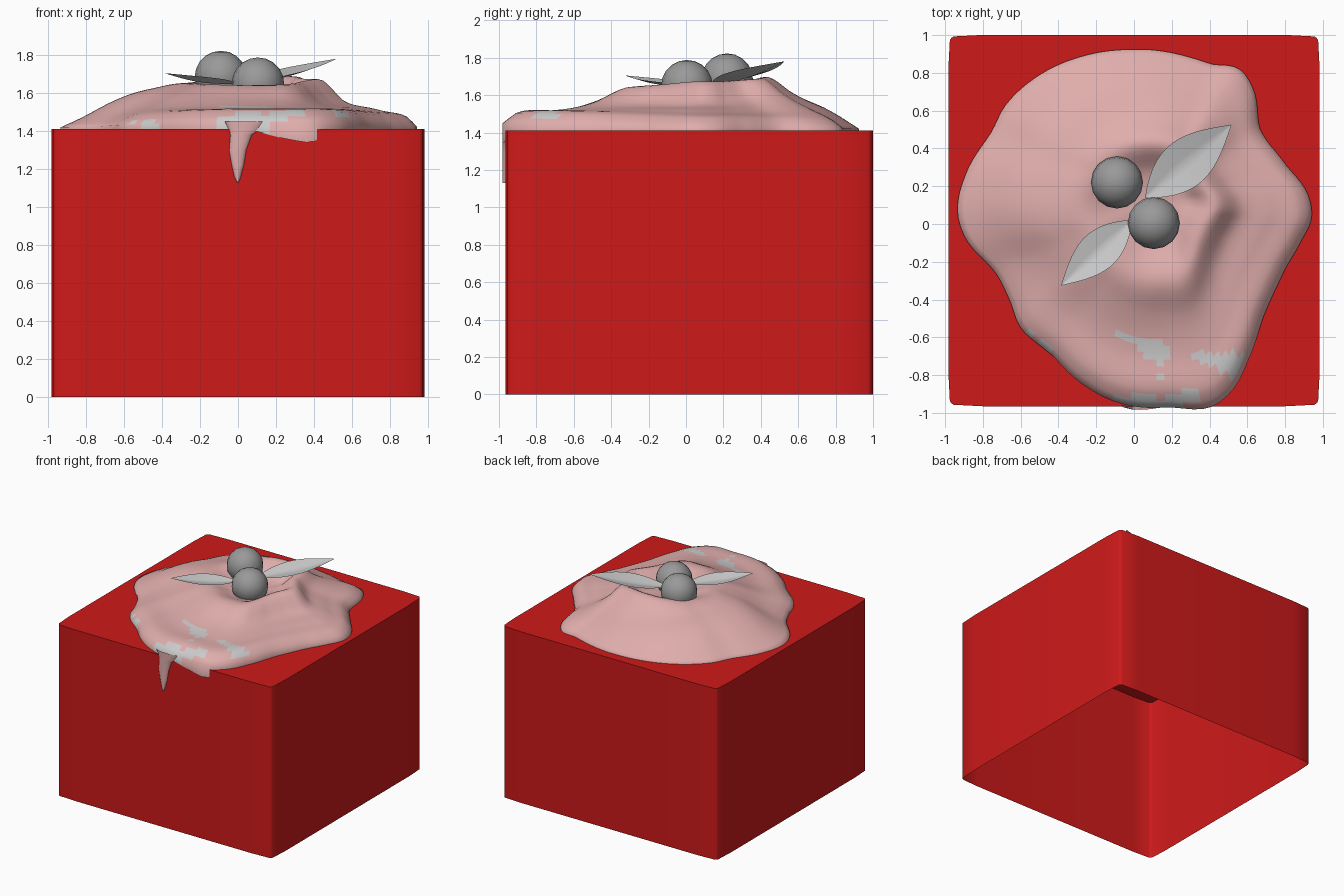
import bpy, bmesh, math
from mathutils import Vector, noise

if "Cube" in bpy.data.objects:
    bpy.data.objects.remove(bpy.data.objects["Cube"])


def material(name, rgb):
    m = bpy.data.materials.new(name)
    m.diffuse_color = (*rgb, 1)
    m.use_nodes = True
    m.node_tree.nodes["Principled BSDF"].inputs["Base Color"].default_value = m.diffuse_color
    return m


RED = material("red", (0.62, 0.01, 0.01))
PINK = material("pink", (0.74, 0.42, 0.41))
PALE = material("pale", (0.72, 0.70, 0.71))
BERRY = material("berry_grey", (0.32, 0.32, 0.32))


def finish(bm, name, mats=(), smooth=True):
    me = bpy.data.meshes.new(name)
    for f in bm.faces:
        f.smooth = smooth
    bm.to_mesh(me)
    bm.free()
    for m in mats:
        me.materials.append(m)
    ob = bpy.data.objects.new(name, me)
    bpy.context.collection.objects.link(ob)
    return ob


def hermite(keys, x):
    """Smooth curve through (x, y) keys."""
    n = len(keys)
    i = max(k for k in range(n - 1) if keys[k][0] <= x or k == 0)

    def slope(k):
        a, b = keys[max(k - 1, 0)], keys[min(k + 1, n - 1)]
        return (b[1] - a[1]) / (b[0] - a[0])
    (x0, y0), (x1, y1) = keys[i], keys[i + 1]
    h = x1 - x0
    t = min(max((x - x0) / h, 0), 1)
    return ((2*t**3 - 3*t**2 + 1) * y0 + (t**3 - 2*t**2 + t) * h * slope(i)
            + (3*t**2 - 2*t**3) * y1 + (t**3 - t**2) * h * slope(i + 1))


def grid_faces(bm, rows, closed=False):
    for a, b in zip(rows, rows[1:]):
        n = len(a)
        for j in range(n if closed else n - 1):
            k = (j + 1) % n
            bm.faces.new((a[j], b[j], b[k], a[k]))


# Box: slightly bulged square walls, capped on top and open below
quarter = [(0.983, 0.0), (0.983, 0.8), (0.975, 0.955), (0.967, 0.967), (0.955, 0.975), (0.8, 0.983)]
loop = []
for q in range(4):
    c, s = round(math.cos(q * math.pi / 2)), round(math.sin(q * math.pi / 2))
    loop += [(c * x - s * y, s * x + c * y + 0.018) for x, y in quarter]
bm = bmesh.new()
rows = [[bm.verts.new((x, y, z)) for x, y in loop] for z in (1.41, 0)]
grid_faces(bm, rows, closed=True)
top = bm.faces.new(rows[0])
for e in top.edges:
    e.smooth = False
bmesh.ops.recalc_face_normals(bm, faces=bm.faces)
if top.normal.z < 0:
    bmesh.ops.reverse_faces(bm, faces=bm.faces)
finish(bm, "box", [RED])

# Cream: polar height field with a wavy outline and a sunken middle
C = Vector((0.12, 0.12))
OUTLINE = [(.03, .925), (.40, .85), (.55, .825), (.63, .72), (.67, .50), (.80, .32), (.92, .16),
           (.94, .03), (.88, -.10), (.79, -.26), (.69, -.48), (.61, -.71), (.53, -.87),
           (.40, -.972), (.2, -.972), (.03, -.97), (-.13, -.93), (-.31, -.82), (-.44, -.69),
           (-.60, -.55), (-.66, -.40), (-.74, -.25), (-.89, -.08), (-.935, .08), (-.88, .29),
           (-.76, .48), (-.68, .63), (-.50, .79), (-.23, .90)]
TAU = 2 * math.pi
polar = sorted((math.atan2(y - C.y, x - C.x) % TAU, math.hypot(x - C.x, y - C.y)) for x, y in OUTLINE)
polar = [(a - TAU, r) for a, r in polar[-3:]] + polar + [(a + TAU, r) for a, r in polar[:3]]

T = [0, .2, .38, .55, .75, .92, 1]
HEIGHTS = [[1.58, 1.60, 1.68, 1.55, 1.51, 1.485, 1.425],   # right
           [1.58, 1.61, 1.69, 1.62, 1.54, 1.46, 1.42],    # back
           [1.58, 1.60, 1.66, 1.62, 1.55, 1.46, 1.42],    # left
           [1.58, 1.59, 1.635, 1.57, 1.52, 1.51, 1.45]]   # front
DRAPE = [(-2, 0), (.08, 0), (.2, .035), (.3, .055), (.4, .07), (.45, 0), (2, 0)]


def lerp_keys(keys, x):
    for (a, p), (b, q) in zip(keys, keys[1:]):
        if a <= x <= b:
            return p + (q - p) * (x - a) / (b - a)


def cream_height(a, t):
    q = a / (math.pi / 2)
    i, f = int(q) % 4, q % 1
    f = f * f * (3 - 2 * f)
    z0 = hermite(list(zip(T, HEIGHTS[i])), t)
    z1 = hermite(list(zip(T, HEIGHTS[(i + 1) % 4])), t)
    return z0 + (z1 - z0) * f + 0.008 * math.sin(2 * a + 12 * t) * math.sin(math.pi * t)


N, RINGS = 144, 30
angles = [TAU * k / N for k in range(N)]
radii = [hermite(polar, a) for a in angles]
bm = bmesh.new()
rows = []
for i in range(1, RINGS + 1):
    t = i / RINGS
    rows.append([bm.verts.new((C.x + r * t * math.cos(a), C.y + r * t * math.sin(a),
                               cream_height(a, t))) for a, r in zip(angles, radii)])
skirt = []
for v in rows[-1]:
    drop = lerp_keys(DRAPE, v.co.x) if v.co.y < -0.94 else 0
    skirt.append(bm.verts.new((v.co.x, v.co.y, 1.405 - drop)))
rows.append(skirt)
grid_faces(bm, rows, closed=True)
mid = bm.verts.new((C.x, C.y, 1.58))
for j in range(N):
    bm.faces.new((mid, rows[0][j], rows[0][(j + 1) % N]))
bmesh.ops.recalc_face_normals(bm, faces=bm.faces)
# Pale streaks over the front of the cream
for f in bm.faces:
    p = f.calc_center_median()
    if p.y < -0.58 and noise.noise(Vector((p.x * 5, p.y * 9, 3.0))) > 0.14:
        f.material_index = 1
finish(bm, "cream", [PINK, PALE])

# Drip hanging down the front wall
bm = bmesh.new()
rows = []
for z, x0, x1 in [(1.45, -.07, .15), (1.41, -.05, .12), (1.38, -.042, .075), (1.30, -.048, .045),
                  (1.22, -.034, .032), (1.16, -.02, .016), (1.13, -.004, .004)]:
    cx, hw = (x0 + x1) / 2, (x1 - x0) / 2
    rows.append([bm.verts.new((cx - hw * math.cos(math.pi * k / 10),
                               -0.96 - 0.022 * math.sin(math.pi * k / 10), z)) for k in range(11)])
grid_faces(bm, rows)
finish(bm, "cream_drip", [PINK])

# Berries resting in the hollow
for k, loc in enumerate([(-0.09, 0.22, 1.685), (0.105, 0.005, 1.65)]):
    bpy.ops.mesh.primitive_uv_sphere_add(segments=16, ring_count=10, radius=0.138, location=loc)
    ob = bpy.context.object
    ob.name = f"berry_{k + 1}"
    ob.data.materials.append(BERRY)
    bpy.ops.object.shade_smooth()


# Leaves: pointed blades folded along the middle
def leaf(name, base, tip, half):
    base, tip = Vector(base), Vector(tip)
    d = tip - base
    side = Vector((-d.y, d.x, 0)).normalized()
    bm = bmesh.new()
    rows = []
    for i in range(15):
        u = i / 14
        w = half * (math.sin(math.pi * u ** 0.9) * 0.98 + 0.01)
        row = []
        for j in range(-4, 5):
            v = j / 4
            p = base + d * u + side * w * v
            p.z += 0.22 * w * abs(v) - 0.02 * math.sin(math.pi * u)
            row.append(bm.verts.new(p))
        rows.append(row)
    grid_faces(bm, rows)
    bmesh.ops.recalc_face_normals(bm, faces=bm.faces)
    if sum(f.normal.z for f in bm.faces) < 0:
        bmesh.ops.reverse_faces(bm, faces=bm.faces)
    finish(bm, name)


leaf("leaf_large", (0.06, 0.14, 1.65), (0.515, 0.525, 1.78), 0.13)
leaf("leaf_small", (-0.01, 0.02, 1.65), (-0.385, -0.325, 1.705), 0.105)
